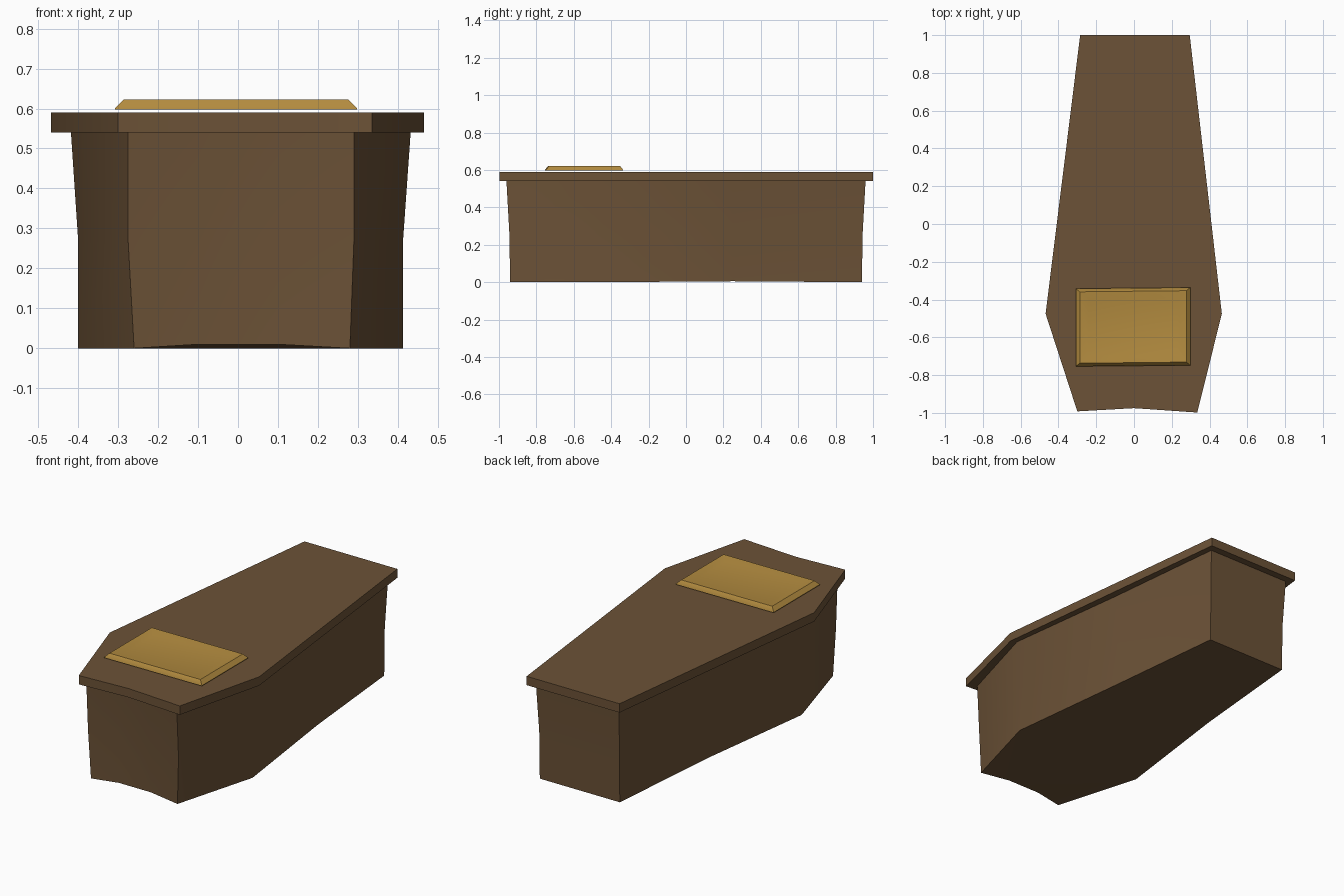
import bpy, bmesh, math

if "Cube" in bpy.data.objects:
    bpy.data.objects.remove(bpy.data.objects["Cube"])


def material(name, color):
    m = bpy.data.materials.new(name)
    m.diffuse_color = (*color, 1)
    m.use_nodes = True
    m.node_tree.nodes["Principled BSDF"].inputs["Base Color"].default_value = m.diffuse_color
    return m


def loft(name, rings, mat):
    """Skin a stack of closed rings and cap both ends."""
    bm = bmesh.new()
    loops = [[bm.verts.new(p) for p in r] for r in rings]
    n = len(loops[0])
    for a, b in zip(loops, loops[1:]):
        for i in range(n):
            j = (i + 1) % n
            bm.faces.new((a[i], a[j], b[j], b[i]))
    bm.faces.new(loops[0][::-1])
    bm.faces.new(loops[-1])
    bmesh.ops.recalc_face_normals(bm, faces=bm.faces)
    bmesh.ops.triangulate(bm, faces=[f for f in bm.faces if len(f.verts) > 4])
    mesh = bpy.data.meshes.new(name)
    bm.to_mesh(mesh)
    bm.free()
    ob = bpy.data.objects.new(name, mesh)
    bpy.context.collection.objects.link(ob)
    mesh.materials.append(mat)
    bpy.ops.object.select_all(action='DESELECT')
    ob.select_set(True)
    bpy.context.view_layer.objects.active = ob
    bpy.ops.object.shade_smooth_by_angle(angle=math.radians(30))
    return ob


wood = material("dark_wood", (0.15, 0.085, 0.038))
brass = material("brass", (0.45, 0.26, 0.05))


# Six-sided box with a slightly bowed front and long sides
def body_ring(z, front, wide, back, y0, y1, bow, lift=0.0):
    (fl, fr), (wl, wr), (bl, br) = front, wide, back
    return [(fl, y0, z), (-0.1, y0 + bow, z + lift), (0.1, y0 + bow, z + lift),
            (fr, y0, z), (wr, -0.46, z),
            ((wr + br) / 2 - bow / 2, 0.25, z + lift / 2),
            (br, y1, z), (bl, y1, z),
            ((wl + bl) / 2 + bow / 2, 0.25, z + lift / 2), (wl, -0.46, z)]


loft("coffin_body", [
    body_ring(0.0, (-0.26, 0.28), (-0.40, 0.413), (-0.245, 0.255), -0.94, 0.94, 0.02, 0.01),
    body_ring(0.27, (-0.275, 0.29), (-0.40, 0.413), (-0.245, 0.255), -0.945, 0.945, 0.02),
    body_ring(0.54, (-0.275, 0.29), (-0.418, 0.432), (-0.255, 0.265), -0.96, 0.96, 0.015),
], wood)

# Overhanging lid
outline = [(-0.30, -0.992), (0.0, -0.975), (0.335, -0.998), (0.465, -0.475),
           (0.295, 1.0), (-0.285, 1.0), (-0.468, -0.475)]
loft("coffin_lid", [[(x, y, z) for x, y in outline] for z in (0.54, 0.59)], wood)


# Bevelled plaque with a dished centre
def plaque_ring(hx, hy, z):
    cx, cy = -0.005, -0.545
    return [(cx + sx * hx, cy + sy * hy + sx * 0.003, z)
            for sx, sy in ((-1, -1), (1, -1), (1, 1), (-1, 1))]


loft("name_plaque", [
    plaque_ring(0.303, 0.206, 0.597),
    plaque_ring(0.302, 0.205, 0.602),
    plaque_ring(0.282, 0.189, 0.622),
    plaque_ring(0.272, 0.182, 0.621),
    plaque_ring(0.235, 0.150, 0.613),
], brass)
